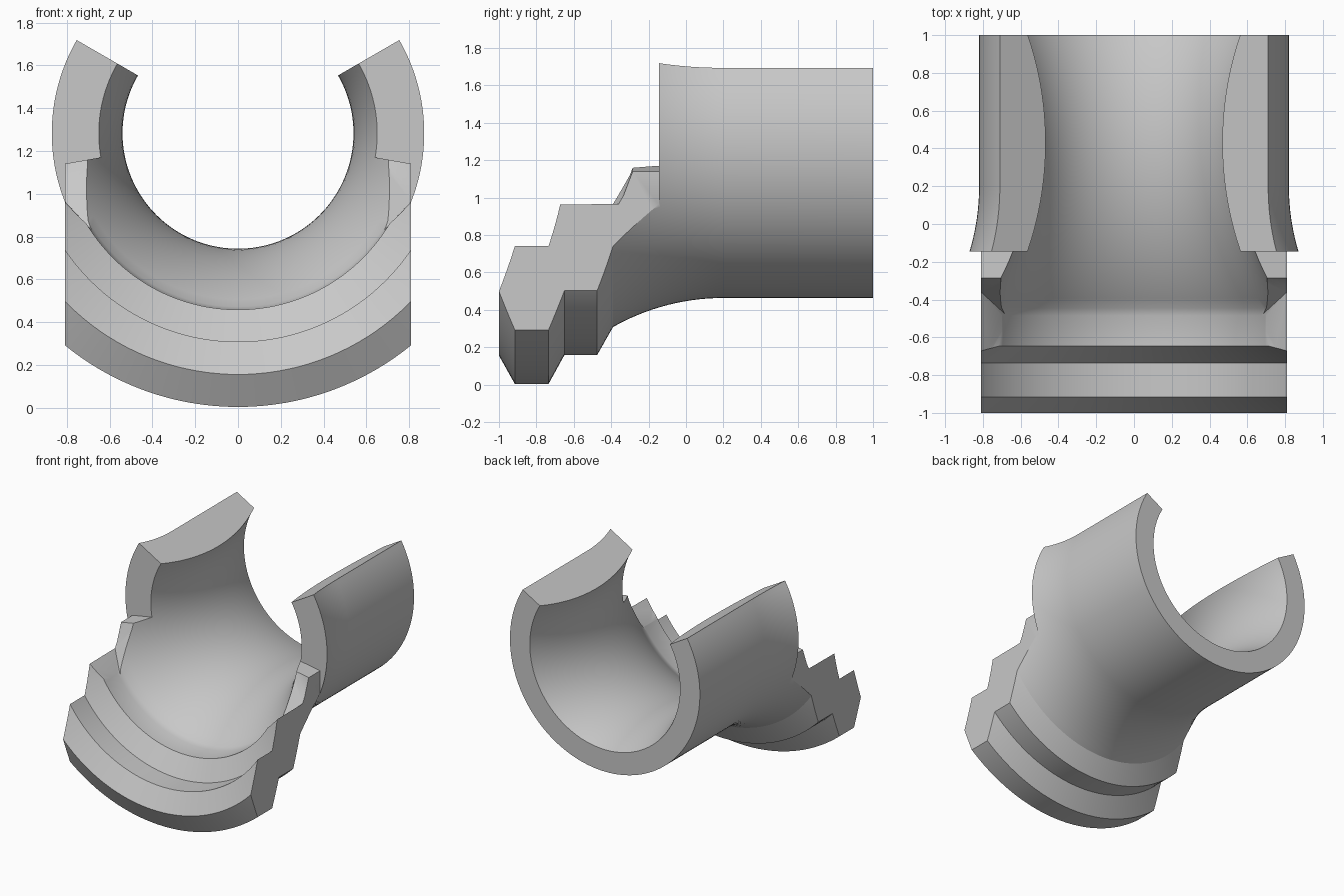
import bpy
import bmesh
from math import sin, cos, radians, sqrt

if "Cube" in bpy.data.objects:
    bpy.data.objects.remove(bpy.data.objects["Cube"])

AXIS_Z = 1.283      # height of the bore axis
STEP_Y = -0.145     # where the cut-down front begins
HALF_WIDTH = 0.81
SEGMENTS = 96

grey = bpy.data.materials.new("light grey")
grey.use_nodes = True
colour = (0.58, 0.58, 0.58, 1)
grey.diffuse_color = colour
grey.node_tree.nodes["Principled BSDF"].inputs["Base Color"].default_value = colour


def arc(start, end, centre, radius, low, steps):
    """Points (y, r) on a curve whose smallest r is low at y = centre."""
    ys = [start + (end - start) * i / steps for i in range(steps + 1)]
    return [(y, low + radius - sqrt(radius ** 2 - (y - centre) ** 2)) for y in ys]


def new_object(name, bm):
    bmesh.ops.recalc_face_normals(bm, faces=bm.faces)
    mesh = bpy.data.meshes.new(name)
    bm.to_mesh(mesh)
    bm.free()
    mesh.materials.append(grey)
    obj = bpy.data.objects.new(name, mesh)
    bpy.context.collection.objects.link(obj)
    return obj


def hull(name, points, side):
    bm = bmesh.new()
    for x, y, z in points:
        bm.verts.new((x * side, y, z))
    bmesh.ops.convex_hull(bm, input=bm.verts)
    return new_object(name, bm)


# Wall profile: stepped collar and waisted bore inside, flared sleeve outside
inner = [(-1, 1.128), (-0.915, 0.975), (-0.735, 0.975), (-0.645, 0.825), (-0.485, 0.825)]
inner += arc(-0.445, 1, 0.43, 1.547, 0.54, 28)
outer = [(1, 0.82)] + arc(0.2, -0.39, 0.2, 1.2, 0.82, 14)
outer += [(-0.475, 1.125), (-0.65, 1.125), (-0.735, 1.28), (-0.915, 1.28)]
profile = inner + outer

# Sweep the profile around the bore, leaving the top open
bm = bmesh.new()
rings = []
for i in range(SEGMENTS + 1):
    a = radians(-210 + 240 * i / SEGMENTS)
    rings.append([bm.verts.new((r * cos(a), y, AXIS_Z + r * sin(a))) for y, r in profile])
for a, b in zip(rings, rings[1:]):
    for j in range(len(profile)):
        k = (j + 1) % len(profile)
        bm.faces.new((a[j], a[k], b[k], b[j]))
bm.faces.new(rings[0])
bm.faces.new(rings[-1])
body = new_object("half_sleeve", bm)

# Cutters for each side: flat flank, lowered front rim, and rim notch
front, far = -1.3, 1.6
drop = AXIS_Z - far * sin(radians(10)) / cos(radians(10))
flank = [(x, y, z) for x in (HALF_WIDTH, far) for y in (front, STEP_Y) for z in (-0.3, 2.5)]
rim = [(x, y, z) for y in (front, STEP_Y)
       for x, z in ((0, AXIS_Z), (far, drop), (far, 2.5), (0, 2.5))]
notch = [(0.66, -0.498, 0.803), (0.83, -0.342, 0.987),
         (0.66, -0.285, 1.168), (0.83, -0.285, 1.136),
         (0.66, -0.285, 1.3), (0.83, -0.285, 1.3),
         (0.66, -0.8, 0.832), (0.83, -0.8, 0.983),
         (0.66, -0.8, 1.3), (0.83, -0.8, 1.3)]

bpy.context.view_layer.objects.active = body
for side in (1, -1):
    for name, points in (("flank", flank), ("rim", rim), ("notch", notch)):
        cutter = hull(name + "_cutter", points, side)
        cutter.hide_render = True
        mod = body.modifiers.new(name, 'BOOLEAN')
        mod.operation = 'DIFFERENCE'
        mod.solver = 'EXACT'
        mod.object = cutter
        bpy.ops.object.modifier_apply(modifier=mod.name)
        bpy.data.objects.remove(cutter)

# Smooth curved walls, crisp edges
for obj in bpy.context.selected_objects:
    obj.select_set(False)
body.select_set(True)
bpy.ops.object.shade_smooth_by_angle(angle=radians(28))
